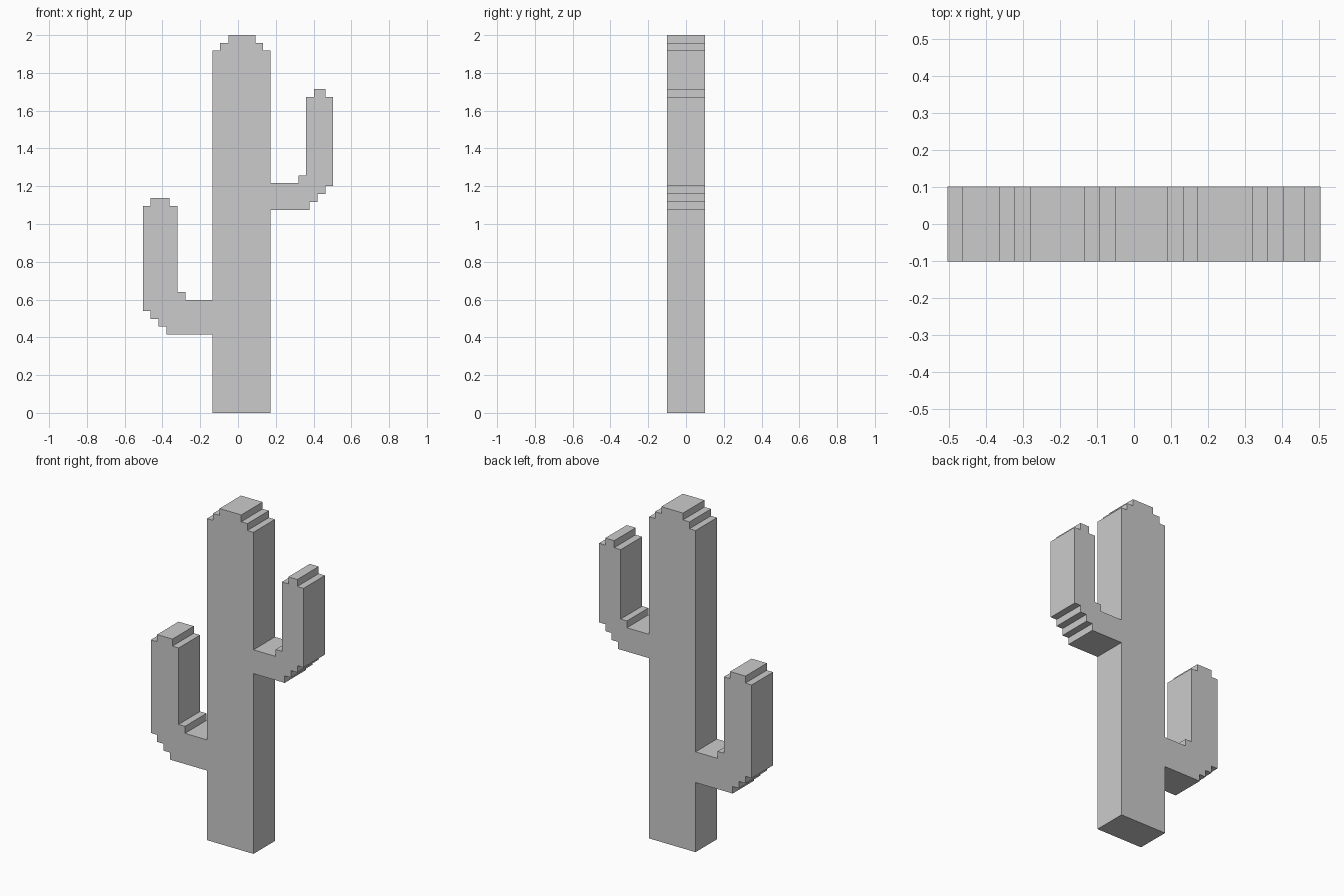
import bpy
import bmesh

if "Cube" in bpy.data.objects:
    bpy.data.objects.remove(bpy.data.objects["Cube"])

HALF_DEPTH = 0.101

# Stepped outline, walked counter-clockwise seen from the front.
# Each section alternates "new z, new x" with axis-aligned moves.
right_arm = [1.075, 0.379, 1.117, 0.42, 1.159, 0.462, 1.2, 0.503,   # elbow
             1.672, 0.462, 1.714, 0.403, 1.672, 0.36,               # rounded tip
             1.258, 0.319, 1.217, 0.173]                            # inner corner
trunk_top = [1.918, 0.133, 1.959, 0.092, 2.0, -0.051, 1.959, -0.094, 1.918, -0.134]
left_arm = [0.598, -0.279, 0.64, -0.321,                            # inner corner
            1.096, -0.362, 1.138, -0.463, 1.096, -0.504,            # rounded tip
            0.54, -0.463, 0.498, -0.421, 0.457, -0.379, 0.415, -0.134]  # elbow
trunk_base = [0.0]


def walk(start, moves):
    x, z = start
    points = [(x, z)]
    for i, value in enumerate(moves):
        if i % 2 == 0:
            z = value
        else:
            x = value
        points.append((x, z))
    return points


def extrude_profile(name, points, half_depth):
    bm = bmesh.new()
    face = bm.faces.new([bm.verts.new((x, -half_depth, z)) for x, z in points])
    result = bmesh.ops.extrude_face_region(bm, geom=[face], use_keep_orig=True)
    moved = [g for g in result["geom"] if isinstance(g, bmesh.types.BMVert)]
    bmesh.ops.translate(bm, verts=moved, vec=(0, 2 * half_depth, 0))
    bmesh.ops.recalc_face_normals(bm, faces=bm.faces)
    mesh = bpy.data.meshes.new(name)
    bm.to_mesh(mesh)
    bm.free()
    obj = bpy.data.objects.new(name, mesh)
    bpy.context.collection.objects.link(obj)
    return obj


# Flat cactus: trunk and both arms share one seamless slab
outline = walk((0.173, 0.0), right_arm + trunk_top + left_arm + trunk_base)
extrude_profile("cactus", outline, HALF_DEPTH)
